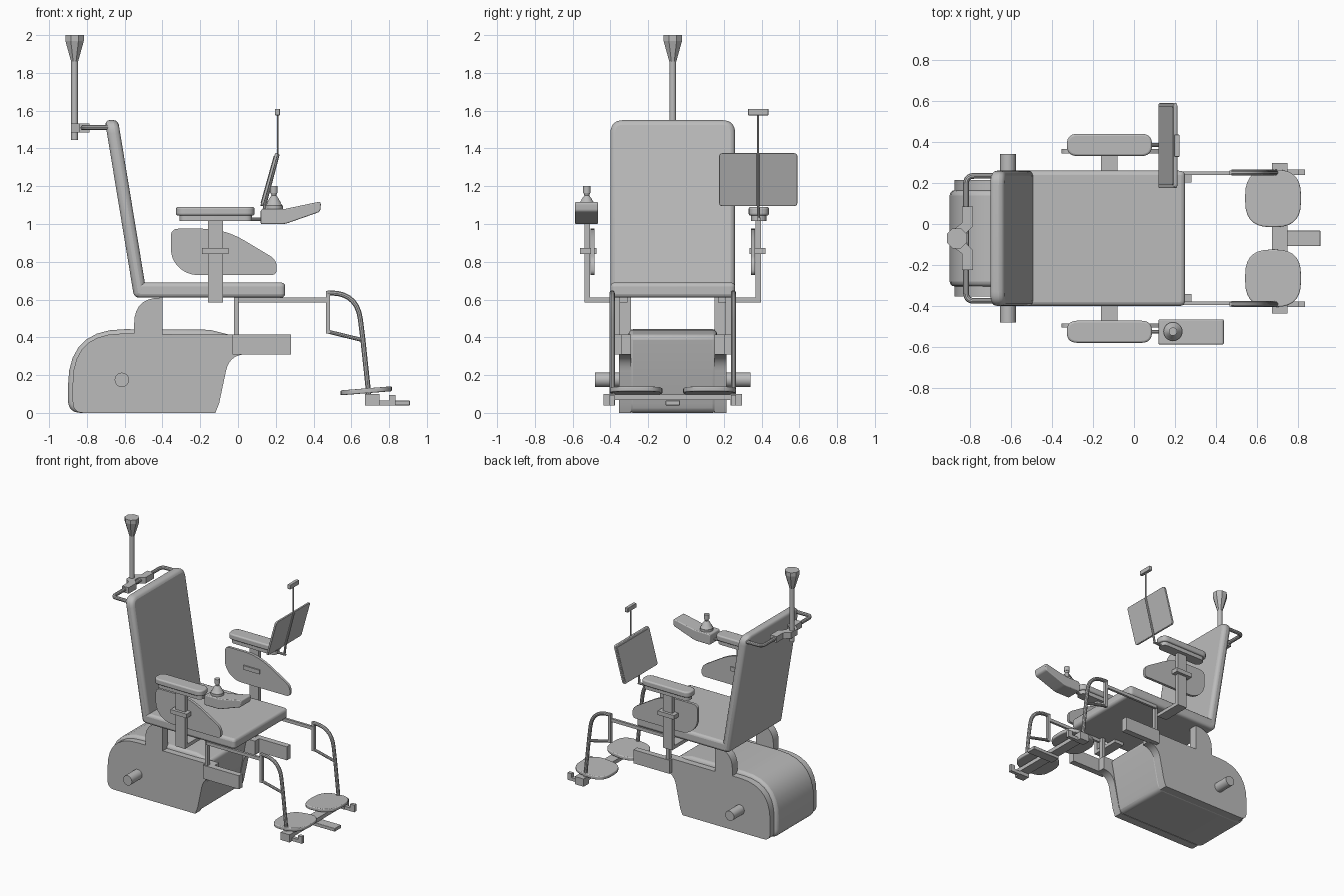
import bpy, bmesh, math
from mathutils import Vector, Matrix

cube = bpy.data.objects.get("Cube")
if cube:
    bpy.data.objects.remove(cube, do_unlink=True)

GREY = (0.5, 0.5, 0.5, 1)
mat = bpy.data.materials.new("plain grey")
mat.use_nodes = True
mat.diffuse_color = GREY
mat.node_tree.nodes["Principled BSDF"].inputs["Base Color"].default_value = GREY

C = -0.07  # y of the chair's middle plane
SIDES = (("left", 1), ("right", -1))


def finish(obj, bevel=0, segments=3):
    """Give the object its colour, soft edges and shading."""
    obj.data.materials.append(mat)
    if bevel:
        mod = obj.modifiers.new("soft edges", "BEVEL")
        mod.width, mod.segments = bevel, segments
        mod.limit_method, mod.angle_limit = "ANGLE", math.radians(40)
    bpy.ops.object.select_all(action="DESELECT")
    obj.select_set(True)
    bpy.context.view_layer.objects.active = obj
    bpy.ops.object.shade_smooth_by_angle(angle=math.radians(35))
    return obj


def from_bmesh(name, bm, bevel=0):
    bmesh.ops.recalc_face_normals(bm, faces=bm.faces)
    mesh = bpy.data.meshes.new(name)
    bm.to_mesh(mesh)
    bm.free()
    obj = bpy.data.objects.new(name, mesh)
    bpy.context.collection.objects.link(obj)
    return finish(obj, bevel)


def rounded(corners, steps=7):
    """Turn (u, v, radius) corners into an outline with curved corners."""
    out = []
    for i, corner in enumerate(corners):
        p = Vector(corner[:2])
        r = corner[2] if len(corner) > 2 else 0
        if not r:
            out.append(p)
            continue
        a = p + (Vector(corners[i - 1][:2]) - p).normalized() * r
        b = p + (Vector(corners[(i + 1) % len(corners)][:2]) - p).normalized() * r
        for k in range(steps + 1):
            t = k / steps
            out.append(a * (1 - t) ** 2 + p * (2 * t * (1 - t)) + b * t ** 2)
    return out


def prism(name, corners, axis, lo, hi, bevel=0, move=None):
    """Extrude an outline along an axis; move may reshape each point."""
    place = {"x": lambda u, v, w: Vector((w, u, v)),
             "y": lambda u, v, w: Vector((u, w, v)),
             "z": lambda u, v, w: Vector((u, v, w))}[axis]
    bm = bmesh.new()
    outline = rounded(corners)
    rings = [[bm.verts.new(place(p.x, p.y, w)) for p in outline] for w in (lo, hi)]
    bm.faces.new(rings[0])
    bm.faces.new(rings[1])
    n = len(outline)
    for i in range(n):
        j = (i + 1) % n
        bm.faces.new((rings[0][i], rings[0][j], rings[1][j], rings[1][i]))
    if move:
        for v in bm.verts:
            v.co = move(v.co)
    return from_bmesh(name, bm, bevel)


def rect(u0, u1, v0, v1, r=0):
    return [(u0, v0, r), (u1, v0, r), (u1, v1, r), (u0, v1, r)]


def box(name, x0, x1, y0, y1, z0, z1, bevel=0):
    return prism(name, rect(x0, x1, y0, y1), "z", z0, z1, bevel)


def rod(name, a, b, r1, r2=None, sides=20, turn=0):
    a, b = Vector(a), Vector(b)
    d = b - a
    bm = bmesh.new()
    m = Matrix.Translation((a + b) / 2) @ d.to_track_quat("Z", "Y").to_matrix().to_4x4()
    bmesh.ops.create_cone(bm, cap_ends=True, segments=sides, radius1=r1,
                          radius2=r1 if r2 is None else r2, depth=d.length,
                          matrix=m @ Matrix.Rotation(turn, 4, "Z"))
    return from_bmesh(name, bm)


def tube(name, points, radius):
    curve = bpy.data.curves.new(name, "CURVE")
    curve.dimensions = "3D"
    curve.bevel_depth, curve.bevel_resolution, curve.use_fill_caps = radius, 3, True
    spline = curve.splines.new("POLY")
    spline.points.add(len(points) - 1)
    for sp, p in zip(spline.points, points):
        sp.co = (*p, 1)
    obj = bpy.data.objects.new(name, curve)
    bpy.context.collection.objects.link(obj)
    bpy.ops.object.select_all(action="DESELECT")
    obj.select_set(True)
    bpy.context.view_layer.objects.active = obj
    bpy.ops.object.convert(target="MESH")
    return finish(bpy.context.view_layer.objects.active)


# Base housing
prism("base_housing", [(-0.9, 0, 0.07), (-0.12, 0), (-0.1, 0.05), (-0.03, 0.41),
                       (-0.15, 0.44), (-0.9, 0.445, 0.3)], "y", C - 0.235, C + 0.235, 0.025)

# Seat and tilted backrest
prism("seat", rect(-0.54, 0.25, C - 0.33, C + 0.33, 0.03), "z", 0.61, 0.69, 0.02)
lean = lambda p: Vector((p.x - 0.165 * (p.z - 0.61), p.y, p.z))
prism("backrest", [(C - 0.33, 0.61), (C + 0.33, 0.61), (C + 0.33, 1.55, 0.07),
                   (C - 0.33, 1.55, 0.07)], "x", -0.55, -0.48, 0.025, lean)

# Push handle and the post clamped to it
handle = rounded([(-0.66, C - 0.305), (-0.82, C - 0.305, 0.04),
                  (-0.82, C + 0.305, 0.04), (-0.66, C + 0.305)])
tube("push_handle", [(p.x, p.y, 1.51) for p in handle], 0.014)
half = [(-0.84, 0.155), (-0.785, 0.155), (-0.785, 0.06), (-0.825, 0.02)]
back = [(-0.885, 0.04), (-0.84, 0.075)]
clamp = back + half
prism("handle_clamp", [(x, C + y) for x, y in clamp] + [(x, C - y) for x, y in reversed(clamp)],
      "z", 1.485, 1.532)
rod("rear_post", (-0.865, C, 1.445), (-0.865, C, 1.88), 0.018)
rod("rear_post_flare", (-0.865, C, 1.86), (-0.865, C, 1.97), 0.02, 0.053, 8, math.pi / 8)
rod("rear_post_cap", (-0.865, C, 1.97), (-0.865, C, 2.0), 0.053, 0.053, 8, math.pi / 8)

for side, s in SIDES:
    def Y(h):
        return C + s * h

    # Base side plate with fender, support arm and axle
    prism(side + "_side_plate", [(-0.875, 0, 0.06), (-0.12, 0), (-0.1, 0.05), (-0.045, 0.31, 0.09),
                                 (0.04, 0.31), (0.04, 0.415), (-0.4, 0.415), (-0.4, 0.61),
                                 (-0.55, 0.61, 0.14), (-0.55, 0.42), (-0.875, 0.42, 0.26)],
          "y", Y(0.22), Y(0.285))
    box(side + "_support_arm", -0.03, 0.28, Y(0.272), Y(0.318), 0.31, 0.415)
    box(side + "_seat_post", -0.02, 0.004, Y(0.28), Y(0.31), 0.4, 0.62)
    rod(side + "_axle", (-0.615, Y(0.27), 0.175), (-0.615, Y(0.412), 0.175), 0.038, sides=28)

    # Armrest
    box(side + "_arm_bracket", -0.16, -0.08, Y(0.24), Y(0.468), 0.585, 0.612)
    box(side + "_arm_post", -0.16, -0.08, Y(0.437), Y(0.468), 0.585, 1.03)
    box(side + "_arm_clamp", -0.19, -0.05, Y(0.405), Y(0.49), 0.84, 0.872)
    prism(side + "_arm_support", rect(-0.31, 0.075, Y(0.415), Y(0.495), 0.039), "z", 1.015, 1.05)
    prism(side + "_arm_pad", rect(-0.328, 0.088, Y(0.402), Y(0.51), 0.052), "z", 1.045, 1.09, 0.01)
    prism(side + "_side_guard", [(-0.355, 0.975, 0.04), (-0.07, 0.975, 0.12), (0.205, 0.81, 0.04),
                                 (0.205, 0.73, 0.03), (-0.27, 0.73, 0.06), (-0.355, 0.81, 0.06)],
          "y", Y(0.415), Y(0.436), 0.005)
    tube(side + "_accessory_bar", [(0.04, Y(0.456), 1.025), (0.14, Y(0.456), 1.025)], 0.009)

    # Leg rest hanger
    box(side + "_leg_rail", 0.0, 0.48, Y(0.308), Y(0.326), 0.585, 0.61)
    box(side + "_hanger_post", 0.466, 0.488, Y(0.31), Y(0.332), 0.42, 0.645)
    arch = rounded([(0.475, 0.635), (0.63, 0.635, 0.14), (0.66, 0.4), (0.692, 0.1)])
    tube(side + "_leg_tube", [(p.x, Y(0.321), p.y) for p in arch], 0.014)
    tube(side + "_leg_brace", [(0.477, Y(0.321), 0.43), (0.662, Y(0.321), 0.385)], 0.011)

    # Footplate and its end fitting
    tip = lambda p: Vector((p.x, p.y, p.z + 0.08 * (p.x - 0.68)))
    prism(side + "_footplate", rect(0.543, 0.815, Y(0.055), Y(0.335), 0.12), "z",
          0.104, 0.13, 0.006, tip)
    box(side + "_foot_block", 0.673, 0.75, Y(0.305), Y(0.367), 0.04, 0.1)
    box(side + "_foot_bar", 0.74, 0.835, Y(0.308), Y(0.335), 0.04, 0.065)
    box(side + "_foot_stub", 0.8, 0.835, Y(0.308), Y(0.335), 0.06, 0.095)

# Foot crossbar and forward tongue
box("foot_crossbar", 0.673, 0.75, C - 0.31, C + 0.31, 0.068, 0.098)
box("foot_tongue", 0.68, 0.91, C - 0.038, C + 0.038, 0.04, 0.066, 0.004)

# Joystick controller on the right armrest
prism("controller_body", [(0.12, 1.0), (0.25, 1.0, 0.02), (0.435, 1.065, 0.015), (0.44, 1.12, 0.02),
                          (0.25, 1.08), (0.12, 1.08, 0.015)], "y", -0.588, -0.465, 0.006)
stick = [(1.075, 1.098, 0.047, 0.047), (1.098, 1.112, 0.045, 0.034), (1.112, 1.13, 0.038, 0.026),
         (1.13, 1.15, 0.028, 0.014), (1.15, 1.165, 0.012, 0.018), (1.165, 1.2, 0.02, 0.02)]
for i, (z0, z1, r0, r1) in enumerate(stick):
    rod("joystick_ring_%d" % (i + 1), (0.19, -0.525, z0), (0.19, -0.525, z1), r0, r1, 28)

# Tilted screen on the left armrest with a top sensor
tilt = lambda p: Vector((p.x + 0.28 * (p.z - 1.095), p.y, p.z))
prism("screen", rect(0.175, 0.59, 1.095, 1.375, 0.02), "x", 0.118, 0.134, 0.003, tilt)
prism("screen_face", rect(0.19, 0.575, 1.11, 1.36, 0.01), "x", 0.115, 0.119, 0, tilt)
tube("screen_stalk", [(0.13, 0.386, 1.025), (0.142, 0.382, 1.1), (0.213, 0.382, 1.37)], 0.008)
rod("sensor_pole", (0.21, 0.382, 1.36), (0.21, 0.382, 1.58), 0.005, sides=10)
box("sensor_bar", 0.196, 0.222, 0.328, 0.436, 1.575, 1.61, 0.004)
